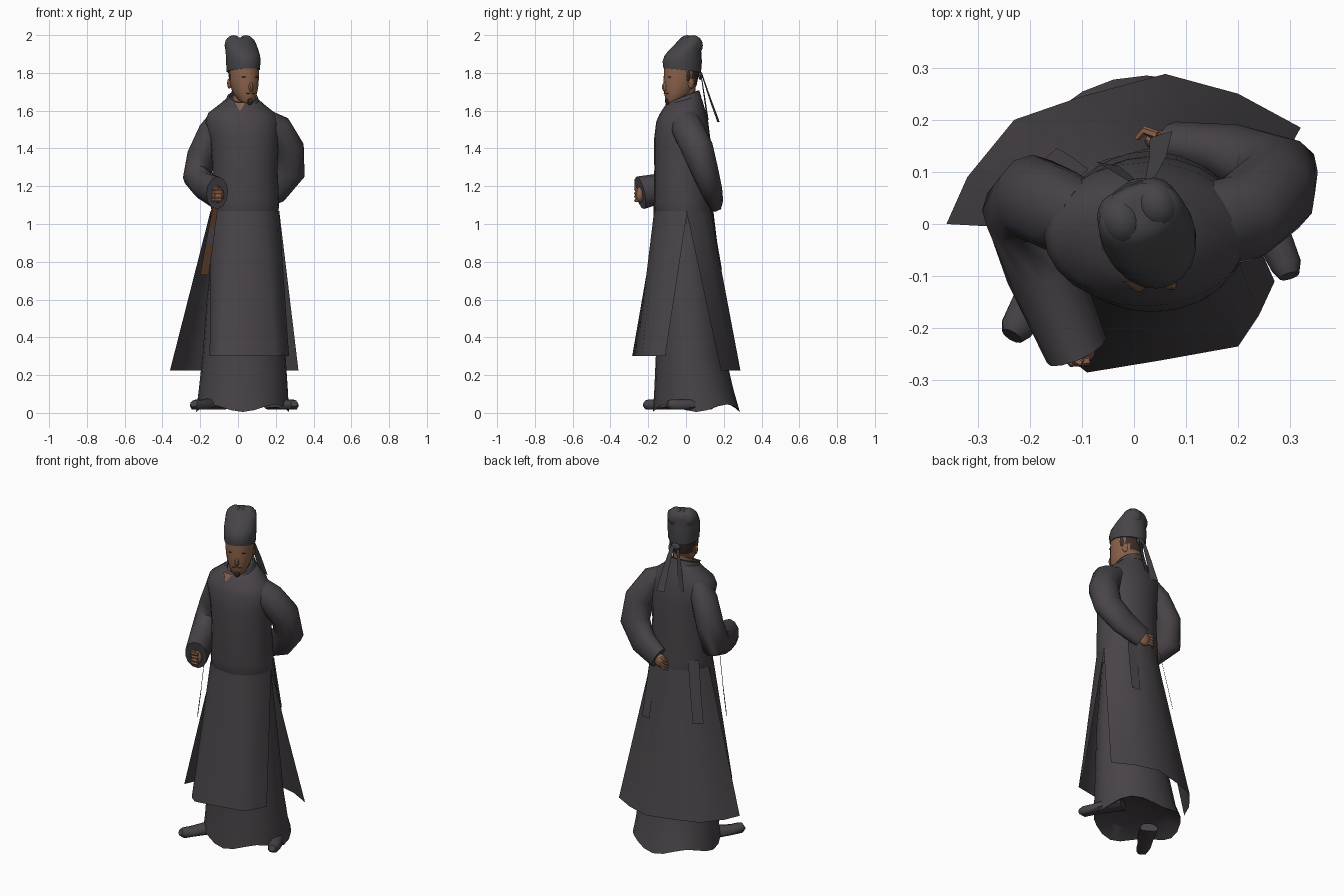
import bpy, bmesh, math
from mathutils import Vector as V, Matrix


def material(name, rgb):
    m = bpy.data.materials.new(name)
    m.diffuse_color = (*rgb, 1)
    return m


ROBE = material("robe charcoal", (0.065, 0.057, 0.064))
HAT = material("hat grey", (0.061, 0.057, 0.063))
SKIN = material("skin tan", (0.25, 0.12, 0.068))
HAIR = material("hair dark brown", (0.045, 0.026, 0.019))
WOOD = material("pendant brown", (0.09, 0.04, 0.02))
YAW = math.radians(24)
HEAD = Matrix.Translation((0.028, -0.02, 0)) @ Matrix.Rotation(YAW, 4, 'Z')


def finish(name, bm, mat, matrix=None, angle=40):
    if matrix:
        bmesh.ops.transform(bm, matrix=matrix, verts=bm.verts)
    bmesh.ops.recalc_face_normals(bm, faces=bm.faces)
    me = bpy.data.meshes.new(name)
    bm.to_mesh(me)
    bm.free()
    me.materials.append(mat)
    ob = bpy.data.objects.new(name, me)
    bpy.context.collection.objects.link(ob)
    bpy.ops.object.select_all(action='DESELECT')
    ob.select_set(True)
    bpy.context.view_layer.objects.active = ob
    bpy.ops.object.shade_smooth_by_angle(angle=math.radians(angle))
    return ob


def skin_rows(name, rows, mat, closed=True, caps=True, matrix=None, angle=40):
    """Join rows of points into one surface."""
    bm = bmesh.new()
    vr = [[bm.verts.new(p) for p in r] for r in rows]
    n = len(vr[0])
    for a, b in zip(vr, vr[1:]):
        for i in range(n if closed else n - 1):
            j = (i + 1) % n
            bm.faces.new((a[i], a[j], b[j], b[i]))
    if closed and caps:
        bm.faces.new(vr[0])
        bm.faces.new(vr[-1])
    return finish(name, bm, mat, matrix, angle)


def loft(name, rings, mat, n=20, **kw):
    """Stack ellipses: cx, cy, z, rx, ry, tilt, wave."""
    rows = []
    for r in rings:
        cx, cy, z, rx, ry, tilt, wave = (tuple(r) + (0, 0))[:7]
        row = []
        for i in range(n):
            a = 2 * math.pi * i / n
            y = ry * math.sin(a)
            row.append(V((cx + rx * math.cos(a), cy + y, z + tilt * y - wave * math.cos(4 * a))))
        rows.append(row)
    return skin_rows(name, rows, mat, **kw)


def tube(name, pts, radii, mat, ref, n=12, floor=0.0):
    """Sweep ellipses along a path; second radius lies along ref."""
    pts = [V(p) for p in pts]
    rows = []
    for i, p in enumerate(pts):
        t = (pts[min(i + 1, len(pts) - 1)] - pts[max(i - 1, 0)]).normalized()
        u = (V(ref) - t * t.dot(V(ref))).normalized()
        w = t.cross(u)
        row = []
        for k in range(n):
            a = 2 * math.pi * k / n
            q = p + w * radii[i][0] * math.cos(a) + u * radii[i][1] * math.sin(a)
            q.z = max(q.z, floor)
            row.append(q)
        rows.append(row)
    return skin_rows(name, rows, mat, angle=50)


def blob(name, loc, size, mat, matrix=None, seg=12):
    bm = bmesh.new()
    bmesh.ops.create_uvsphere(bm, u_segments=seg, v_segments=8, radius=1)
    m = Matrix.Translation(loc) @ Matrix.Diagonal((*size, 1))
    return finish(name, bm, mat, matrix @ m if matrix else m)


def strip(name, pts, widths, direction, mat):
    """Flat ribbon along a path."""
    d = V(direction).normalized()
    rows = [[V(p) - d * w / 2, V(p) + d * w / 2] for p, w in zip(pts, widths)]
    return skin_rows(name, rows, mat, closed=False)


def panel(name, a0, a1, hem, z_hem):
    """Flared skirt panel from the waist ellipse to a hem outline."""
    n, rows = len(hem), []
    top = []
    for i in range(n):
        a = math.radians(a0 + (a1 - a0) * i / (n - 1))
        top.append(V((0.037 + 0.182 * math.cos(a), -0.012 + 0.157 * math.sin(a), 1.07)))
    for k in range(7):
        t = k / 6
        rows.append([p.lerp(V((x, y, z_hem)), t) for p, (x, y) in zip(top, hem)])
    return skin_rows(name, rows, ROBE, closed=False, angle=80)


# Robe body with blousing above the waist
loft("robe_torso", [
    (0.037, 0.0, 1.00, 0.165, 0.14), (0.037, -0.012, 1.07, 0.178, 0.153),
    (0.037, -0.014, 1.12, 0.181, 0.155), (0.037, -0.018, 1.30, 0.172, 0.15),
    (0.034, -0.02, 1.45, 0.182, 0.149), (0.022, -0.02, 1.54, 0.195, 0.138),
    (0.018, -0.02, 1.59, 0.175, 0.122, 0.1), (0.02, -0.02, 1.63, 0.118, 0.106, 0.25),
    (0.022, -0.02, 1.66, 0.082, 0.09, 0.35)], ROBE, n=24, angle=60)
loft("round_collar", [
    (0.022, -0.02, 1.635, 0.098, 0.102, 0.35), (0.023, -0.018, 1.672, 0.081, 0.088, 0.4),
    (0.024, -0.015, 1.676, 0.07, 0.077, 0.4), (0.024, -0.015, 1.65, 0.065, 0.07, 0.4)], ROBE)
strip("neck_opening", [(0.008, -0.109, 1.642), (0.01, -0.13, 1.602)], [0.062, 0.006], (1, 0, 0), SKIN)

# Front and back skirt panels, slit at the sides
panel("front_skirt_panel", 180, 367,
      [(-0.15, -0.19), (-0.135, -0.25), (-0.09, -0.285), (0.05, -0.262), (0.2, -0.235), (0.24, -0.175), (0.27, -0.11)], 0.30)
panel("back_skirt_panel", 180, 5,
      [(-0.36, 0.0), (-0.32, 0.09), (-0.23, 0.2), (-0.1, 0.245), (0.06, 0.288), (0.2, 0.25), (0.32, 0.185)], 0.225)
loft("under_skirt", [
    (0.04, 0, 1.0, 0.16, 0.13), (0.035, 0.01, 0.6, 0.2, 0.165), (0.032, 0.025, 0.3, 0.22, 0.185),
    (0.028, 0.042, 0.12, 0.236, 0.21), (0.024, 0.055, 0.025, 0.246, 0.23, 0, 0.02),
    (0.028, 0.05, 0.07, 0.17, 0.16)], ROBE, n=24)

# Sleeves
tube("right_sleeve", [(-0.09, 0.01, 1.565), (-0.14, 0.025, 1.49), (-0.195, 0.05, 1.36),
                      (-0.217, 0.03, 1.25), (-0.175, -0.09, 1.2), (-0.11, -0.243, 1.165)],
     [(0.065, 0.06), (0.083, 0.07), (0.083, 0.075), (0.088, 0.075), (0.075, 0.072), (0.088, 0.062)],
     ROBE, (1, 0, 0))
tube("left_sleeve", [(0.12, -0.005, 1.55), (0.205, 0.01, 1.50), (0.268, 0.06, 1.40),
                     (0.27, 0.1, 1.28), (0.19, 0.135, 1.185), (0.075, 0.155, 1.125)],
     [(0.068, 0.08), (0.085, 0.085), (0.083, 0.085), (0.088, 0.072), (0.083, 0.057), (0.068, 0.042)],
     ROBE, (0, 1, 0))

# Hands
blob("right_fist", (-0.108, -0.245, 1.155), (0.034, 0.025, 0.042), SKIN)
blob("left_palm", (0.06, 0.16, 1.115), (0.04, 0.022, 0.04), SKIN)
for i in range(4):
    z = 1.125 + i * 0.019
    tube(f"right_finger_{i}", [(-0.135, -0.245, z), (-0.12, -0.266, z), (-0.085, -0.262, z)],
         [(0.009, 0.009)] * 3, SKIN, (0, 0, 1), 6)
    z = 1.085 + i * 0.017
    tube(f"left_finger_{i}", [(0.045, 0.17, z + 0.01), (0.02, 0.18, z), (0.005, 0.165, z - 0.008)],
         [(0.009, 0.009), (0.009, 0.009), (0.006, 0.006)], SKIN, (0, 0, 1), 6)
tube("right_thumb", [(-0.13, -0.25, 1.19), (-0.1, -0.268, 1.195)], [(0.01, 0.01), (0.008, 0.008)], SKIN, (0, 0, 1), 6)

# Shoes
tube("right_shoe", [(-0.09, 0.02, 0.035), (-0.15, -0.08, 0.042), (-0.2, -0.155, 0.036), (-0.225, -0.2, 0.042), (-0.234, -0.215, 0.05)],
     [(0.03, 0.05), (0.036, 0.045), (0.034, 0.038), (0.03, 0.033), (0.02, 0.022)], ROBE, (-0.8, 0.6, 0), 10, 0.018)
tube("left_shoe", [(0.18, 0.12, 0.035), (0.235, 0.03, 0.042), (0.27, -0.03, 0.036), (0.292, -0.08, 0.042), (0.298, -0.1, 0.05)],
     [(0.03, 0.05), (0.036, 0.042), (0.034, 0.036), (0.03, 0.031), (0.018, 0.02)], ROBE, (0.85, 0.5, 0), 10, 0.018)

# Neck and head, hair on the upper back faces
loft("neck", [(0.025, -0.03, 1.60, 0.062, 0.085, 0.3), (0.025, -0.01, 1.66, 0.052, 0.06, 0.3),
              (0.028, -0.005, 1.76, 0.05, 0.055)], SKIN)
head = loft("head", [
    (0, -0.062, 1.638, 0.022, 0.022), (0, -0.045, 1.655, 0.043, 0.048), (0, -0.022, 1.695, 0.062, 0.078),
    (0, -0.012, 1.735, 0.073, 0.09), (0, -0.008, 1.77, 0.077, 0.093), (0, -0.004, 1.80, 0.079, 0.096),
    (0, 0, 1.86, 0.08, 0.097)], SKIN, matrix=HEAD)
head.data.materials.append(HAIR)
inv = HEAD.inverted()
for p in head.data.polygons:
    c = inv @ p.center
    if c.z > 1.74 and c.y > 0.035:
        p.material_index = 1

# Face features
blob("nose", (0, -0.1, 1.725), (0.013, 0.017, 0.026), SKIN, HEAD, 8)
for side, s in (("right", -1), ("left", 1)):
    blob(side + "_ear", (s * 0.072, 0.02, 1.745), (0.01, 0.018, 0.028), SKIN, HEAD, 8)
    blob(side + "_brow", (s * 0.033, -0.089, 1.778), (0.016, 0.005, 0.003), HAIR, HEAD, 8)
    blob(side + "_moustache", (s * 0.013, -0.094, 1.692), (0.014, 0.006, 0.003), HAIR, HEAD, 8)
    blob(side + "_sideburn", (s * 0.075, 0.0, 1.79), (0.006, 0.014, 0.035), HAIR, HEAD, 8)
blob("goatee", (0, -0.084, 1.652), (0.018, 0.014, 0.022), HAIR, HEAD, 8)

# Soft hat with raised rear crown in two lobes
loft("hat", [
    (0, 0, 1.812, 0.086, 0.102, -0.12), (0, 0, 1.86, 0.089, 0.107), (0, 0.004, 1.89, 0.09, 0.1),
    (0, 0.016, 1.92, 0.088, 0.086), (0, 0.034, 1.95, 0.086, 0.068), (0, 0.044, 1.974, 0.08, 0.055),
    (0, 0.047, 1.986, 0.064, 0.042), (0, 0.047, 1.988, 0.03, 0.02)], HAT, matrix=HEAD, angle=60)
for side, s in (("right", -1), ("left", 1)):
    blob(side + "_hat_lobe", (s * 0.036, 0.046, 1.945), (0.046, 0.054, 0.055), HAT, HEAD, 16)
blob("hat_knot", (0.015, 0.076, 1.785), (0.03, 0.012, 0.022), HAT)
strip("left_hat_tail", [(0.03, 0.085, 1.79), (0.045, 0.125, 1.67), (0.052, 0.172, 1.54)],
      [0.02, 0.035, 0.045], (1, 0.3, 0), HAT)
strip("right_hat_tail", [(0.0, 0.08, 1.79), (-0.025, 0.098, 1.67), (-0.05, 0.115, 1.55)],
      [0.02, 0.035, 0.045], (1, -0.2, 0), HAT)

# Belt ends hanging at the back
strip("left_belt_end", [(0.125, 0.132, 1.08), (0.133, 0.158, 0.92), (0.14, 0.186, 0.76)], [0.055] * 3, (1, -0.15, 0), ROBE)
strip("right_belt_end", [(-0.11, 0.085, 1.13), (-0.14, 0.108, 0.95), (-0.17, 0.126, 0.78)], [0.06] * 3, (0.75, 0.66, 0), ROBE)

# Flat pendant hanging below the right hand
EDGE = (-0.57, 0.82, 0)
strip("pendant_cord", [(-0.112, -0.155, 1.13), (-0.138, -0.145, 0.98)], [0.045, 0.06], EDGE, WOOD)
strip("pendant_band", [(-0.138, -0.145, 0.98), (-0.150, -0.14, 0.90)], [0.06, 0.068], EDGE, ROBE)
strip("pendant_plate", [(-0.150, -0.14, 0.90), (-0.178, -0.135, 0.73)], [0.068, 0.08], EDGE, WOOD)
